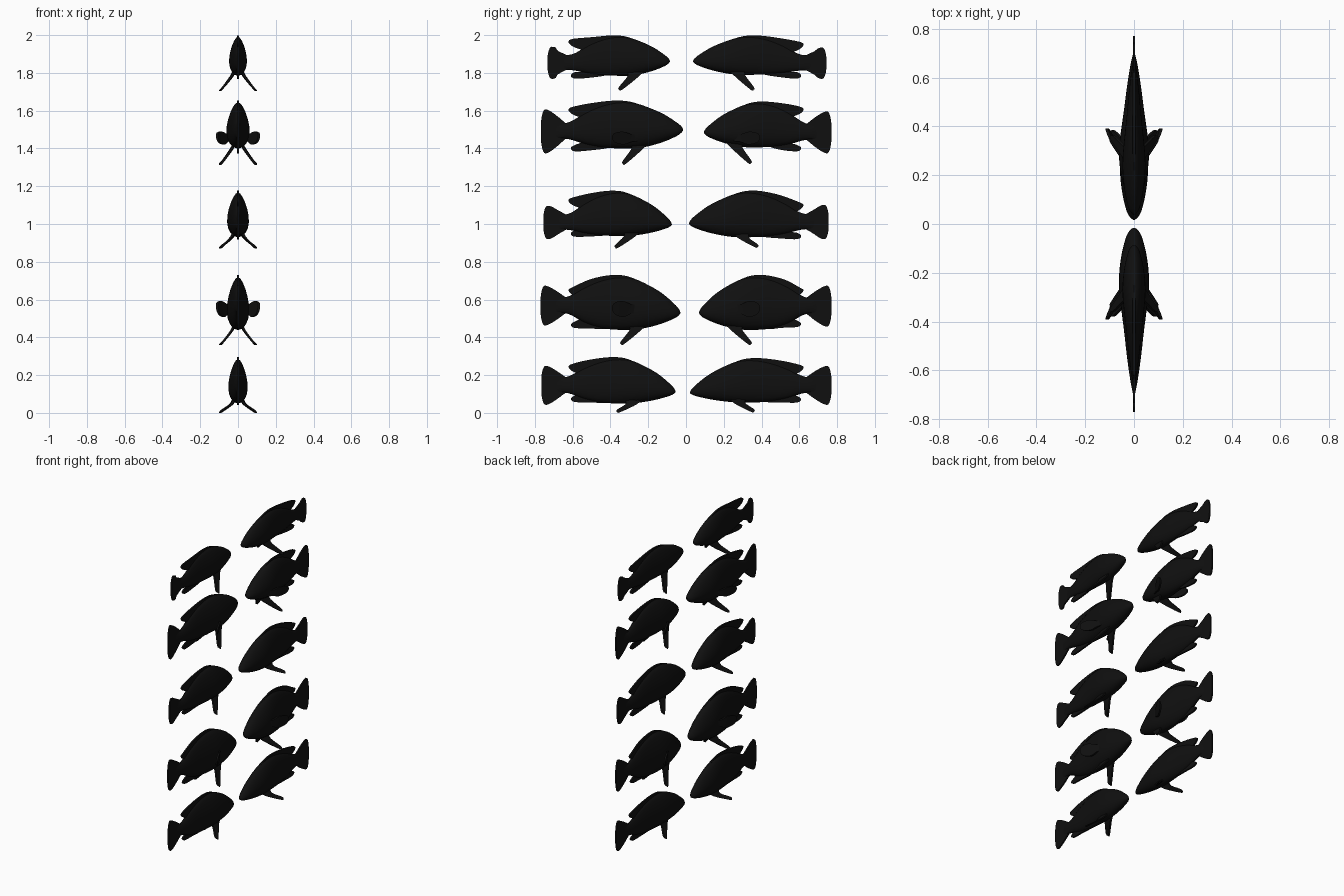
import bpy, bmesh
from mathutils import Vector
from math import sin, cos, pi

if "Cube" in bpy.data.objects:
    bpy.data.objects.remove(bpy.data.objects["Cube"])

black = bpy.data.materials.new("matte black")
black.diffuse_color = (0.005, 0.005, 0.005, 1)
black.use_nodes = True
black.node_tree.nodes["Principled BSDF"].inputs["Base Color"].default_value = black.diffuse_color


def lerp(a, b, k):
    return a + (b - a) * k


def spline(pts, n, closed=False):
    """Catmull-Rom resampling of points of any dimension."""
    pts = [Vector(p) for p in pts]
    m, out = len(pts), []
    for i in range(m if closed else m - 1):
        pick = (lambda k: pts[k % m]) if closed else (lambda k: pts[min(max(k, 0), m - 1)])
        a, b, c, d = (pick(i + k) for k in (-1, 0, 1, 2))
        for j in range(n):
            t = j / n
            out.append(0.5 * (2 * b + (c - a) * t + (2 * a - 5 * b + 4 * c - d) * t * t
                              + (3 * b - a - 3 * c + d) * t ** 3))
    if not closed:
        out.append(pts[-1])
    return out


def finish(bm, name):
    bmesh.ops.recalc_face_normals(bm, faces=bm.faces)
    me = bpy.data.meshes.new(name)
    bm.to_mesh(me)
    bm.free()
    me.materials.append(black)
    ob = bpy.data.objects.new(name, me)
    bpy.context.collection.objects.link(ob)
    bpy.context.view_layer.objects.active = ob
    bpy.ops.object.select_all(action='DESELECT')
    ob.select_set(True)
    bpy.ops.object.shade_smooth_by_angle(angle=0.7)


def fin(name, pts, thick):
    """Thin plate with a smoothed outline, thickened along x."""
    bm = bmesh.new()
    ring = spline(pts, 4, True)
    a = [bm.verts.new((p.x - thick / 2, p.y, p.z)) for p in ring]
    b = [bm.verts.new((p.x + thick / 2, p.y, p.z)) for p in ring]
    bm.faces.new(a)
    bm.faces.new(b[::-1])
    for i in range(len(a)):
        j = (i + 1) % len(a)
        bm.faces.new((a[i], a[j], b[j], b[i]))
    bmesh.ops.triangulate(bm, faces=[f for f in bm.faces if len(f.verts) > 4])
    finish(bm, name)


def fish(name, side, width, pectoral, nose_y, nose_z, tail_y, lo, hi, top, belly,
         dorsal_z, anal_z, pelvic_y, pelvic_z):
    L = tail_y - 0.08 - nose_y
    mid = (lo + hi) / 2
    ped_t, ped_b = mid + 0.042, mid - 0.038
    up = lambda f: lerp(nose_z, top, f)
    dn = lambda f: lerp(nose_z, belly, f)
    Y = lambda t: nose_y + t * L
    # body: stations of (t, upper z, lower z, half width)
    crest = up(0.93)
    stations = [(0, nose_z + .002, nose_z - .002, .002), (.012, up(.10), dn(.15), .22),
                (.05, up(.24), dn(.34), .5), (.15, up(.52), dn(.64), .8),
                (.27, up(.75), dn(.88), .98), (.38, up(.9), dn(1), .98),
                (.5, crest, dn(1), .84), (.63, lerp(crest, ped_t, .15), lerp(belly, ped_b, .1), .66),
                (.76, lerp(crest, ped_t, .48), lerp(belly, ped_b, .4), .5),
                (.87, lerp(crest, ped_t, .87), lerp(belly, ped_b, .85), .34),
                (.94, ped_t, ped_b, .22), (1, ped_t + .004, ped_b - .004, .09)]
    bm, rings, N = bmesh.new(), [], 20
    for t, zt, zb, w in spline(stations, 4):
        c, h = (zt + zb) / 2, (zt - zb) / 2
        ring = []
        for i in range(N):
            a = 2 * pi * i / N
            x = width * w * sin(a) * (1 - 0.25 * cos(a))
            ring.append(bm.verts.new((x, side * Y(t), c + h * cos(a))))
        rings.append(ring)
    for r, s in zip(rings, rings[1:]):
        for i in range(N):
            j = (i + 1) % N
            bm.faces.new((r[i], r[j], s[j], s[i]))
    bm.faces.new(rings[0])
    bm.faces.new(rings[-1])
    finish(bm, name + "_body")

    flat = lambda pts: [(0, side * y, z) for y, z in pts]
    # dorsal fin with a free rear lobe
    fin(name + "_dorsal_fin", flat([
        (Y(.25), up(.6)), (Y(.3), up(.78)), (Y(.42), up(.955)), (Y(.55), top - .002),
        (Y(.72), lerp(top, dorsal_z, .3)), (.60, dorsal_z + .015), (.622, dorsal_z),
        (.605, dorsal_z - .022), (.56, dorsal_z - .04), (Y(.72), lerp(crest, mid, .55)),
        (Y(.5), up(.6))]), .011)
    # anal fin
    fin(name + "_anal_fin", flat([
        (Y(.55), belly + .04), (Y(.58), belly + .005), (.51, lerp(belly, anal_z, .7)),
        (.59, anal_z), (.61, anal_z + .018), (.585, anal_z + .035),
        (.55, lerp(anal_z, mid, .45)), (Y(.6), mid)]), .011)
    # tail fin
    fin(name + "_tail_fin", flat([
        (.60, mid + .02), (.635, ped_t), (.68, lerp(ped_t, hi, .5)), (tail_y - .045, hi - .006),
        (tail_y - .018, hi - .004), (tail_y - .004, lerp(hi, mid, .45)), (tail_y - .002, mid),
        (tail_y - .004, lerp(lo, mid, .45)), (tail_y - .018, lo + .004),
        (tail_y - .045, lo + .006), (.68, lerp(ped_b, lo, .5)), (.635, ped_b), (.60, mid - .02)]), .010)
    # paired fins
    for s, label in ((-1, "left"), (1, "right")):
        py, pz = pelvic_y, pelvic_z
        fin(f"{name}_{label}_pelvic_fin", [(s * x, side * y, z) for x, y, z in (
            (.018, py - .125, belly + .03), (.03, py - .10, belly - .004),
            (.088, py - .012, pz + .003), (.093, py + .004, pz + .003), (.08, py + .006, pz + .016),
            (.035, py - .04, belly - .004), (.018, py - .05, belly + .03))], .012)
        if pectoral:
            z, h = pectoral
            fin(f"{name}_{label}_pectoral_fin", [(s * x, side * y, z + k * h) for x, y, k in (
                (.040, .25, .4), (.062, .29, .6), (.090, .335, 1), (.109, .38, .75), (.110, .392, 0),
                (.098, .375, -.7), (.075, .33, -1), (.058, .29, -.6), (.040, .25, -.4))], .012)


# rows from bottom: half width, pectoral fin (height, half size)
rows = {1: (.050, None), 2: (.058, (.55, .042)), 3: (.056, None), 4: (.060, (1.455, .034)), 5: (.046, None)}
# nose y, nose z, tail y, tail low, tail high, top, belly, dorsal z, anal z, pelvic tip y, z
school = {
    (-1, 5): (.085, 1.862, .735, 1.767, 1.940, 2.000, 1.785, 1.965, 1.770, .350, 1.708),
    (-1, 4): (.015, 1.500, .770, 1.374, 1.607, 1.655, 1.400, 1.605, 1.385, .330, 1.316),
    (-1, 3): (.075, 0.997, .757, 0.918, 1.098, 1.178, 0.937, 1.125, 0.933, .370, 0.872),
    (-1, 2): (.030, 0.530, .772, 0.462, 0.674, 0.732, 0.440, 0.650, 0.450, .340, 0.361),
    (-1, 1): (.055, 0.111, .768, 0.042, 0.250, 0.297, 0.050, 0.245, 0.058, .360, 0.001),
    (1, 5): (.037, 1.862, .745, 1.767, 1.936, 2.000, 1.790, 1.950, 1.770, .354, 1.708),
    (1, 4): (.095, 1.485, .772, 1.374, 1.597, 1.650, 1.406, 1.607, 1.385, .340, 1.320),
    (1, 3): (.016, 1.003, .757, 0.918, 1.103, 1.178, 0.930, 1.100, 0.920, .375, 0.875),
    (1, 2): (.069, 0.530, .772, 0.456, 0.674, 0.732, 0.440, 0.650, 0.455, .340, 0.361),
    (1, 1): (.021, 0.106, .772, 0.042, 0.250, 0.292, 0.055, 0.240, 0.055, .355, 0.003)}
for (side, row), data in school.items():
    fish(f"{'front' if side < 0 else 'back'}_fish_{row}", side, *rows[row], *data)
